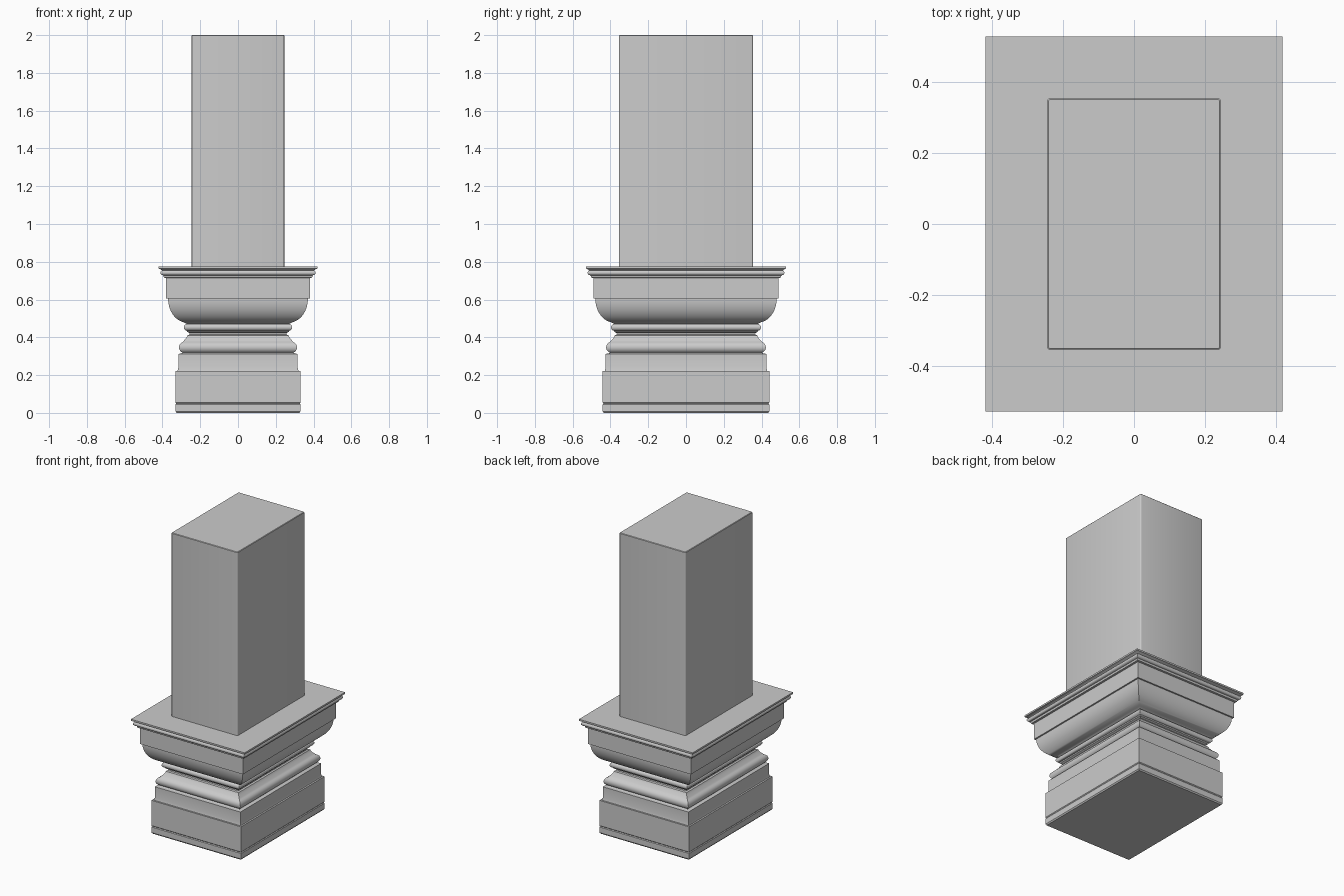
import bpy, bmesh, math

if "Cube" in bpy.data.objects:
    bpy.data.objects.remove(bpy.data.objects["Cube"])

DEPTH_EXTRA = 0.11  # every section is this much deeper (half-size) than wide


def arc(cx, cz, rx, rz, a0, a1, n):
    """Points (half-width, height) along an elliptical arc, in degrees."""
    pts = []
    for i in range(n + 1):
        a = math.radians(a0 + (a1 - a0) * i / n)
        pts.append((cx + rx * math.cos(a), cz + rz * math.sin(a)))
    return pts


def section(name, profile, cap_bottom=False, cap_top=False, corner=0.0):
    """Sweep a (half-width, z) profile round a rectangular plan."""
    bm = bmesh.new()
    rings = []
    for w, z in profile:
        d = w + DEPTH_EXTRA
        ring = []
        for sx, sy, start in ((1, 1, 0), (-1, 1, 90), (-1, -1, 180), (1, -1, 270)):
            if corner:
                for k in range(4):
                    a = math.radians(start + 30 * k)
                    ring.append(bm.verts.new((sx * (w - corner) + corner * math.cos(a),
                                              sy * (d - corner) + corner * math.sin(a), z)))
            else:
                ring.append(bm.verts.new((sx * w, sy * d, z)))
        rings.append(ring)
    for lo, hi in zip(rings, rings[1:]):
        n = len(lo)
        for i in range(n):
            j = (i + 1) % n
            bm.faces.new((lo[i], lo[j], hi[j], hi[i]))
    if cap_bottom:
        bm.faces.new(rings[0][::-1])
    if cap_top:
        bm.faces.new(rings[-1])
    mesh = bpy.data.meshes.new(name)
    bm.to_mesh(mesh)
    bm.free()
    ob = bpy.data.objects.new(name, mesh)
    bpy.context.collection.objects.link(ob)
    bpy.ops.object.select_all(action='DESELECT')
    ob.select_set(True)
    bpy.context.view_layer.objects.active = ob
    bpy.ops.object.shade_smooth_by_angle(angle=math.radians(35))
    return ob


# Plinth with a fine groove near the floor, and the stepped block above it
section("plinth", [(0.325, 0), (0.331, 0.008), (0.331, 0.045), (0.327, 0.05),
                   (0.331, 0.055), (0.331, 0.223), (0.320, 0.223)], cap_bottom=True)
section("upper_block", [(0.320, 0.223), (0.316, 0.24), (0.316, 0.312), (0.300, 0.315)])

# Lower rounded moulding tapering into the waist
section("lower_roll", [(0.300, 0.315)] + arc(0.282, 0.347, 0.031, 0.030, -70, 70, 8)
        + [(0.286, 0.383), (0.274, 0.396), (0.268, 0.410), (0.258, 0.414)])

# Waist and upper rounded moulding
section("upper_roll", [(0.258, 0.414), (0.256, 0.422), (0.268, 0.428)]
        + arc(0.266, 0.453, 0.021, 0.019, -75, 75, 8) + [(0.278, 0.475)])

# Bowl-shaped moulding flaring outwards
section("bowl", [(0.278, 0.475)] + arc(0.270, 0.605, 0.100, 0.127, -80, 0, 12)
        + [(0.380, 0.605)])

# Vertical band and stepped cornice slab with its ledge
section("frieze", [(0.380, 0.605), (0.380, 0.714), (0.392, 0.716)])
section("cornice", [(0.392, 0.716), (0.395, 0.728)]
        + arc(0.398, 0.742, 0.013, 0.013, -70, 70, 6)
        + [(0.410, 0.760), (0.420, 0.764), (0.420, 0.775), (0.238, 0.775)])

# Tall shaft with slightly rounded vertical corners
section("shaft", [(0.245, 0.775), (0.245, 1.997), (0.242, 2.0)],
        cap_top=True, corner=0.008)
